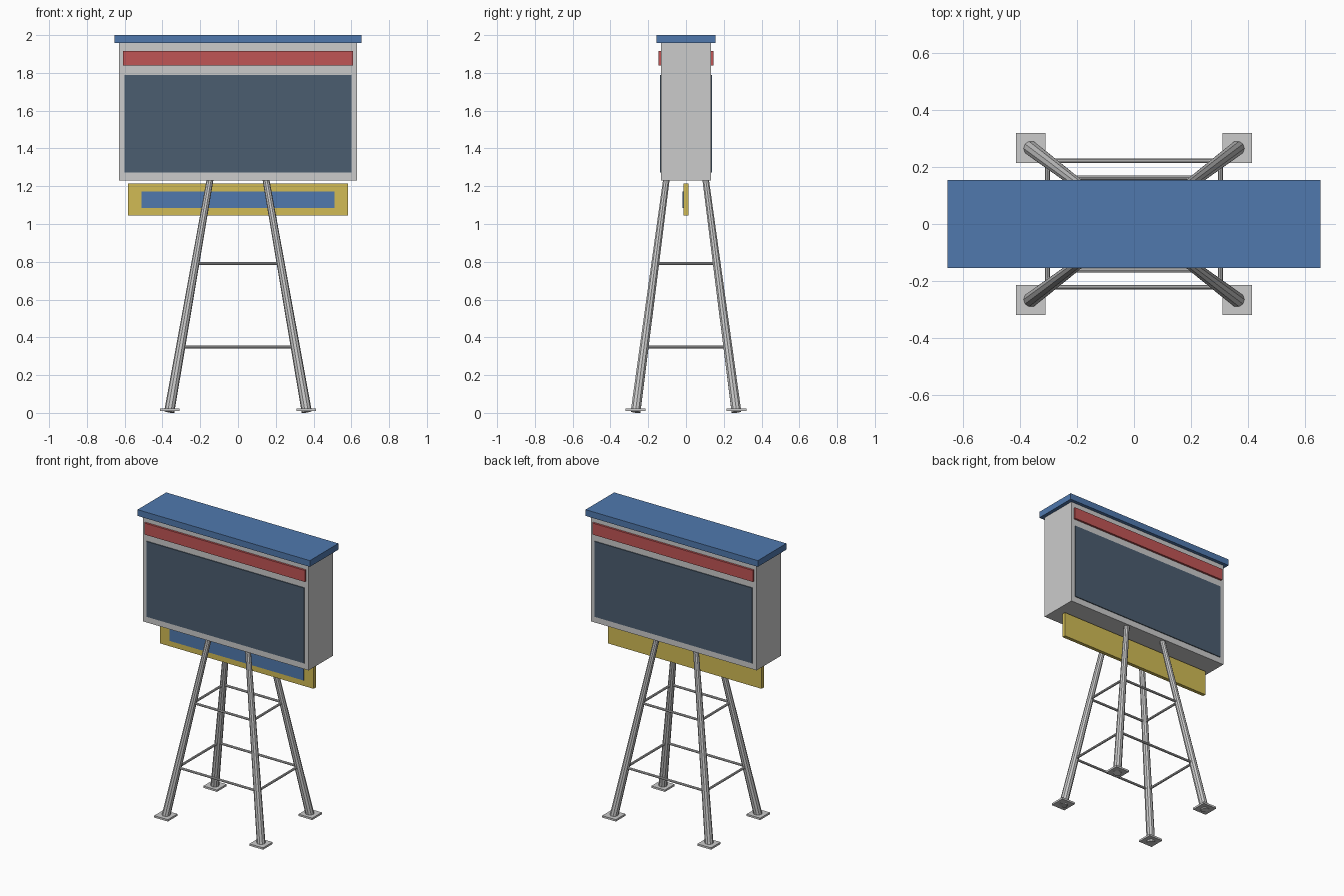
import bpy
from mathutils import Vector

if "Cube" in bpy.data.objects:
    bpy.data.objects.remove(bpy.data.objects["Cube"])


def material(name, rgb):
    m = bpy.data.materials.new(name)
    m.diffuse_color = (*rgb, 1)
    m.use_nodes = True
    m.node_tree.nodes["Principled BSDF"].inputs["Base Color"].default_value = m.diffuse_color
    return m


BLUE = material("blue", (0.08, 0.19, 0.42))
SLATE = material("slate", (0.07, 0.11, 0.16))
RED = material("red", (0.53, 0.09, 0.09))
YELLOW = material("yellow", (0.64, 0.50, 0.09))


def box(name, lo, hi, mat=None):
    lo, hi = Vector(lo), Vector(hi)
    bpy.ops.mesh.primitive_cube_add(size=1, location=(lo + hi) / 2)
    o = bpy.context.object
    o.name = name
    o.scale = hi - lo
    bpy.ops.object.transform_apply(location=False, rotation=False, scale=True)
    if mat:
        o.data.materials.append(mat)
    return o


def tube(name, a, b, r1, r2, sides):
    a, b = Vector(a), Vector(b)
    d = b - a
    bpy.ops.mesh.primitive_cone_add(vertices=sides, radius1=r1, radius2=r2,
                                    depth=d.length, location=(a + b) / 2)
    o = bpy.context.object
    o.name = name
    o.rotation_mode = 'QUATERNION'
    o.rotation_quaternion = d.to_track_quat('Z', 'Y')
    return o


# Display cabinet and roof
box("cabinet", (-0.63, -0.132, 1.23), (0.63, 0.132, 1.957))
box("roof", (-0.655, -0.155, 1.957), (0.655, 0.155, 2.0), BLUE)

# Screens and red header strips on both faces
for side, s in (("front", -1), ("back", 1)):
    for part, w, d, z0, z1, mat in (("screen", 0.60, 0.138, 1.272, 1.79, SLATE),
                                    ("header_strip", 0.61, 0.146, 1.838, 1.917, RED)):
        y0, y1 = sorted((s * 0.12, s * d))
        box(f"{side}_{part}", (-w, y0, z0), (w, y1, z1), mat)

# Hanging sign board with a blue panel on the front only
box("sign_board", (-0.583, -0.012, 1.045), (0.583, 0.012, 1.215), YELLOW)
box("sign_panel", (-0.51, -0.018, 1.085), (0.51, -0.008, 1.172), BLUE)

# Splayed tapering legs with foot pads
FOOT, HEAD = Vector((0.364, 0.267, 0.005)), Vector((0.148, 0.104, 1.235))


def leg_point(z, sx, sy):
    p = FOOT.lerp(HEAD, (z - FOOT.z) / (HEAD.z - FOOT.z))
    return Vector((p.x * sx, p.y * sy, p.z))


for sx, lr in ((-1, "left"), (1, "right")):
    for sy, fb in ((-1, "front"), (1, "back")):
        tube(f"{fb}_{lr}_leg", leg_point(FOOT.z, sx, sy), leg_point(HEAD.z, sx, sy),
             0.027, 0.018, 10)
        cx, cy = sx * 0.362, sy * 0.267
        box(f"{fb}_{lr}_foot_pad", (cx - 0.052, cy - 0.052, 0.011),
            (cx + 0.052, cy + 0.052, 0.024))

# Two rings of cross braces
for z, level in ((0.348, "lower"), (0.79, "upper")):
    for s, fb, lr in ((-1, "front", "left"), (1, "back", "right")):
        tube(f"{level}_{fb}_brace", leg_point(z, -1, s), leg_point(z, 1, s), 0.008, 0.008, 8)
        tube(f"{level}_{lr}_brace", leg_point(z, s, -1), leg_point(z, s, 1), 0.008, 0.008, 8)
